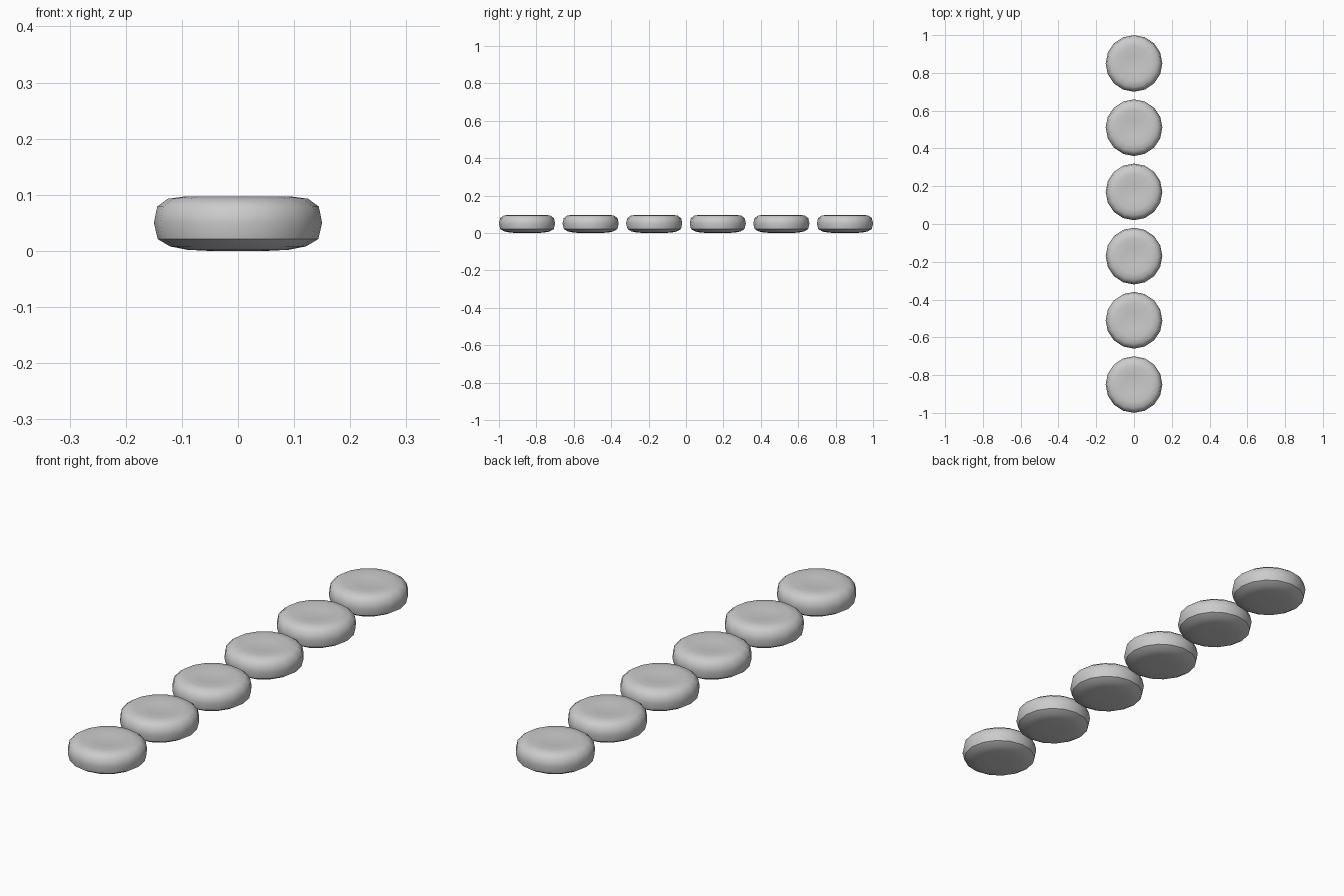
import bpy, bmesh, math

if "Cube" in bpy.data.objects:
    bpy.data.objects.remove(bpy.data.objects["Cube"])

SIDES = 16
# Radius and height from the dished top centre, round the rim, to the underside
PROFILE = [(0.05, 0.092), (0.095, 0.097), (0.125, 0.093), (0.144, 0.079),
           (0.15, 0.05), (0.143, 0.021), (0.121, 0.008), (0.09, 0.002), (0.05, 0.0)]
TOP_Z, BOTTOM_Z = 0.09, 0.0


def make_disc(name, y):
    bm = bmesh.new()
    rings = []
    for r, z in PROFILE:
        rings.append([bm.verts.new((r * math.cos(2 * math.pi * i / SIDES),
                                    r * math.sin(2 * math.pi * i / SIDES), z))
                      for i in range(SIDES)])
    top = bm.verts.new((0, 0, TOP_Z))
    bottom = bm.verts.new((0, 0, BOTTOM_Z))
    for i in range(SIDES):
        j = (i + 1) % SIDES
        bm.faces.new((top, rings[0][i], rings[0][j]))
        bm.faces.new((bottom, rings[-1][j], rings[-1][i]))
        for a, b in zip(rings, rings[1:]):
            bm.faces.new((a[i], b[i], b[j], a[j]))
    bmesh.ops.recalc_face_normals(bm, faces=bm.faces)
    for f in bm.faces:
        f.smooth = True
    # Crease around the lower rim
    for e in bm.edges:
        if all(abs(v.co.z - 0.021) < 1e-4 for v in e.verts):
            e.smooth = False
    mesh = bpy.data.meshes.new(name)
    bm.to_mesh(mesh)
    bm.free()
    obj = bpy.data.objects.new(name, mesh)
    obj.location.y = y
    bpy.context.collection.objects.link(obj)


# Row of six rounded stepping discs
for n in range(6):
    make_disc(f"rounded_disc_{n + 1}", -0.85 + 0.34 * n)
